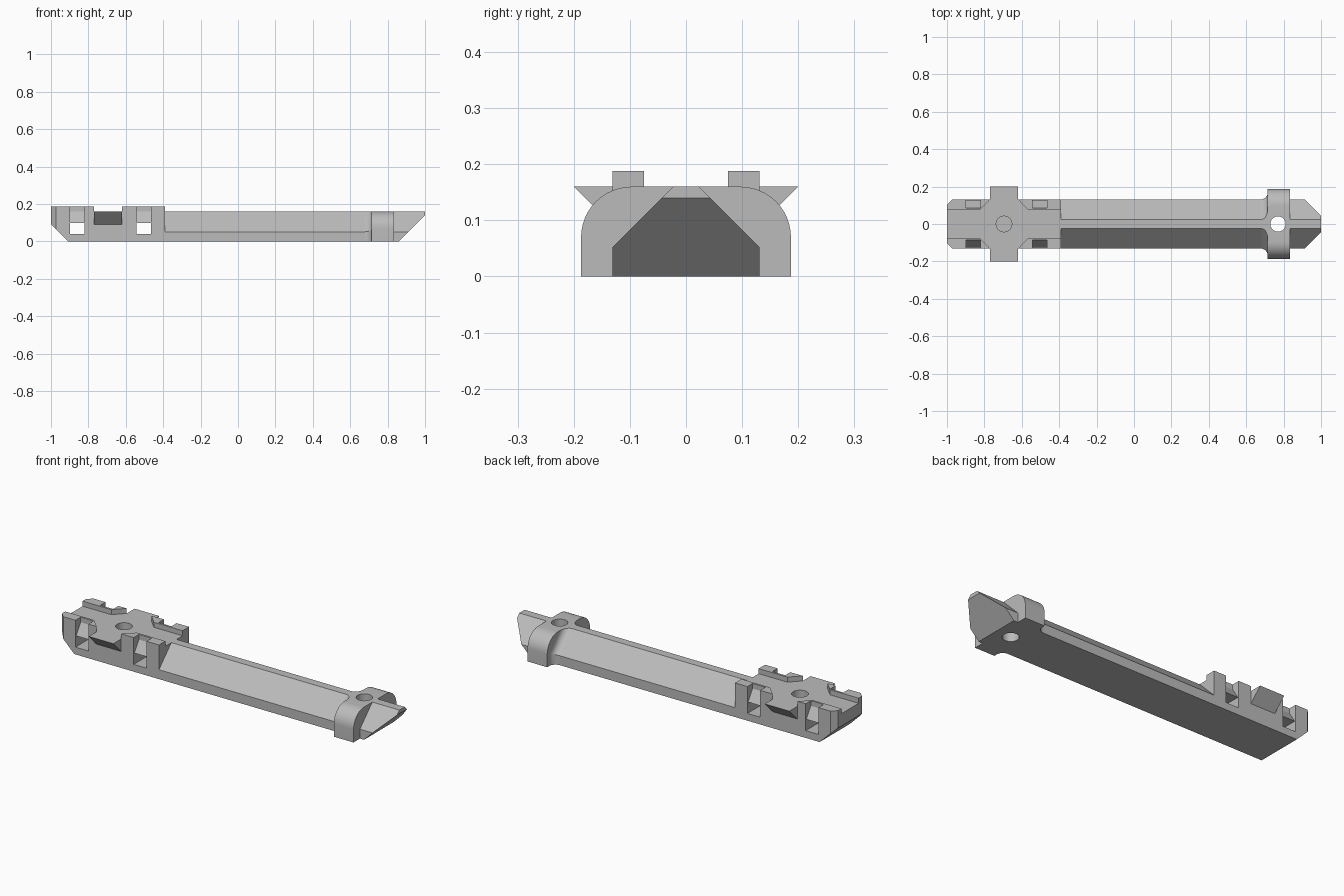
import bpy, bmesh, math
from mathutils import Vector

cube = bpy.data.objects.get("Cube")
if cube:
    bpy.data.objects.remove(cube, do_unlink=True)

grey = bpy.data.materials.new("plain_grey")
grey.use_nodes = True
COLOUR = (0.5, 0.5, 0.5, 1)
grey.diffuse_color = COLOUR
grey.node_tree.nodes["Principled BSDF"].inputs["Base Color"].default_value = COLOUR


def loft(name, rings):
    """Skin a list of closed rings and cap both ends."""
    bm = bmesh.new()
    loops = [[bm.verts.new(p) for p in ring] for ring in rings]
    n = len(loops[0])
    for a, b in zip(loops, loops[1:]):
        for i in range(n):
            j = (i + 1) % n
            bm.faces.new((a[i], a[j], b[j], b[i]))
    bm.faces.new(loops[0])
    bm.faces.new(loops[-1])
    bmesh.ops.recalc_face_normals(bm, faces=bm.faces)
    mesh = bpy.data.meshes.new(name)
    bm.to_mesh(mesh)
    bm.free()
    mesh.materials.append(grey)
    ob = bpy.data.objects.new(name, mesh)
    bpy.context.collection.objects.link(ob)
    return ob


def prism(name, points, axis, lo, hi):
    """Extrude a 2D outline along one axis."""
    def place(p, t):
        c = list(p)
        c.insert("xyz".index(axis), t)
        return Vector(c)
    return loft(name, [[place(p, t) for p in points] for t in (lo, hi)])


def disc(x, r, n=32):
    return [(x + r * math.cos(i * math.tau / n), r * math.sin(i * math.tau / n))
            for i in range(n)]


def combine(target, tool, operation):
    """Apply a boolean and discard the tool."""
    tool.hide_render = True
    mod = target.modifiers.new(operation, 'BOOLEAN')
    mod.operation, mod.object, mod.solver = operation, tool, 'EXACT'
    bpy.context.view_layer.objects.active = target
    bpy.ops.object.modifier_apply(modifier=mod.name)
    bpy.data.objects.remove(tool, do_unlink=True)


def mirrored(half):
    return half + [(-y, z) for y, z in reversed(half)]


TOP, RAIL_TOP, HALF = 0.16, 0.188, 0.131


def bar_section(d=0.0):
    """Bar outline grown outward by d, flat on top."""
    k = d * math.tan(math.pi / 8)
    return mirrored([(HALF + d, 0), (HALF + d, 0.052 + k),
                     (0.023 + d * math.sqrt(2), TOP)])


# Long bar with an undercut nose
bar = prism("bar", bar_section(), 'x', -0.39, 1.0)
combine(bar, prism("nose_cut", [(1.1, 0.24), (1.1, -0.1), (0.76, -0.1)],
                   'y', -0.3, 0.3), 'DIFFERENCE')

# Rounded band across the bar
R = 0.09
arc = [(0.187 - R + R * math.cos(a), TOP - R + R * math.sin(a))
       for a in (i * math.pi / 24 for i in range(13))]
band = prism("band", mirrored([(0.187, 0)] + arc), 'x', 0.715, 0.835)

# Concave fillet blending bar into band
F = 0.038
rings = []
for i in range(10):
    a = i / 9 * math.pi / 2
    x, d = 0.677 + F * math.sin(a), F * (1 - math.cos(a))
    rings.append([(x, y, z) for y, z in bar_section(d)])
fillet = loft("band_fillet", rings)

for part in (bar, band):
    combine(part, prism("bolt_hole", disc(0.77, 0.041), 'z', -0.1, 0.3), 'DIFFERENCE')

# Head block with clipped end corners
head = prism("head", [(-0.39, -HALF), (-0.39, HALF), (-0.973, HALF), (-1, 0.104),
                      (-1, -0.104), (-0.973, -HALF)], 'z', 0, TOP)

# Raised rails, chamfered beside the side tabs
for s in (1, -1):
    rear = [(-1, 0.075), (-0.825, 0.075), (-0.77, HALF), (-0.973, HALF), (-1, 0.104)]
    front = [(-0.39, 0.075), (-0.565, 0.075), (-0.62, HALF), (-0.39, HALF)]
    for outline in (rear, front):
        combine(head, prism("rail", [(x, s * y) for x, y in outline],
                            'z', TOP, RAIL_TOP), 'UNION')
    # Wedge tabs
    wedge = [(0.1, TOP), (0.2, TOP), (0.1, 0.06)]
    combine(head, prism("side_tab", [(s * y, z) for y, z in wedge],
                        'x', -0.77, -0.62), 'UNION')

# Cross tunnels and the sloped slots leading up from them
for x in (-0.86, -0.505):
    lo, hi = x - 0.039, x + 0.039
    combine(head, prism("tunnel", [(lo, 0.04), (hi, 0.04), (hi, 0.1), (lo, 0.1)],
                        'y', -0.3, 0.3), 'DIFFERENCE')
    for s in (1, -1):
        slot = [(0.086, 0.25), (0.086, TOP), (0.125, 0.1), (0.125, 0.07),
                (0.2, 0.07), (0.2, 0.25)]
        combine(head, prism("slot", [(s * y, z) for y, z in slot], 'x', lo, hi),
                'DIFFERENCE')

# Undercut end and blind hole in the deck
combine(head, prism("end_cut", [(-1.1, 0.19), (-1.1, -0.1), (-0.805, -0.1)],
                    'y', -0.3, 0.3), 'DIFFERENCE')
combine(head, prism("deck_hole", disc(-0.695, 0.042), 'z', 0.06, 0.3), 'DIFFERENCE')

# Smooth the curved surfaces only
for ob in (bar, band, fillet, head):
    bpy.ops.object.select_all(action='DESELECT')
    ob.select_set(True)
    bpy.context.view_layer.objects.active = ob
    bpy.ops.object.shade_smooth_by_angle(angle=math.radians(25))
